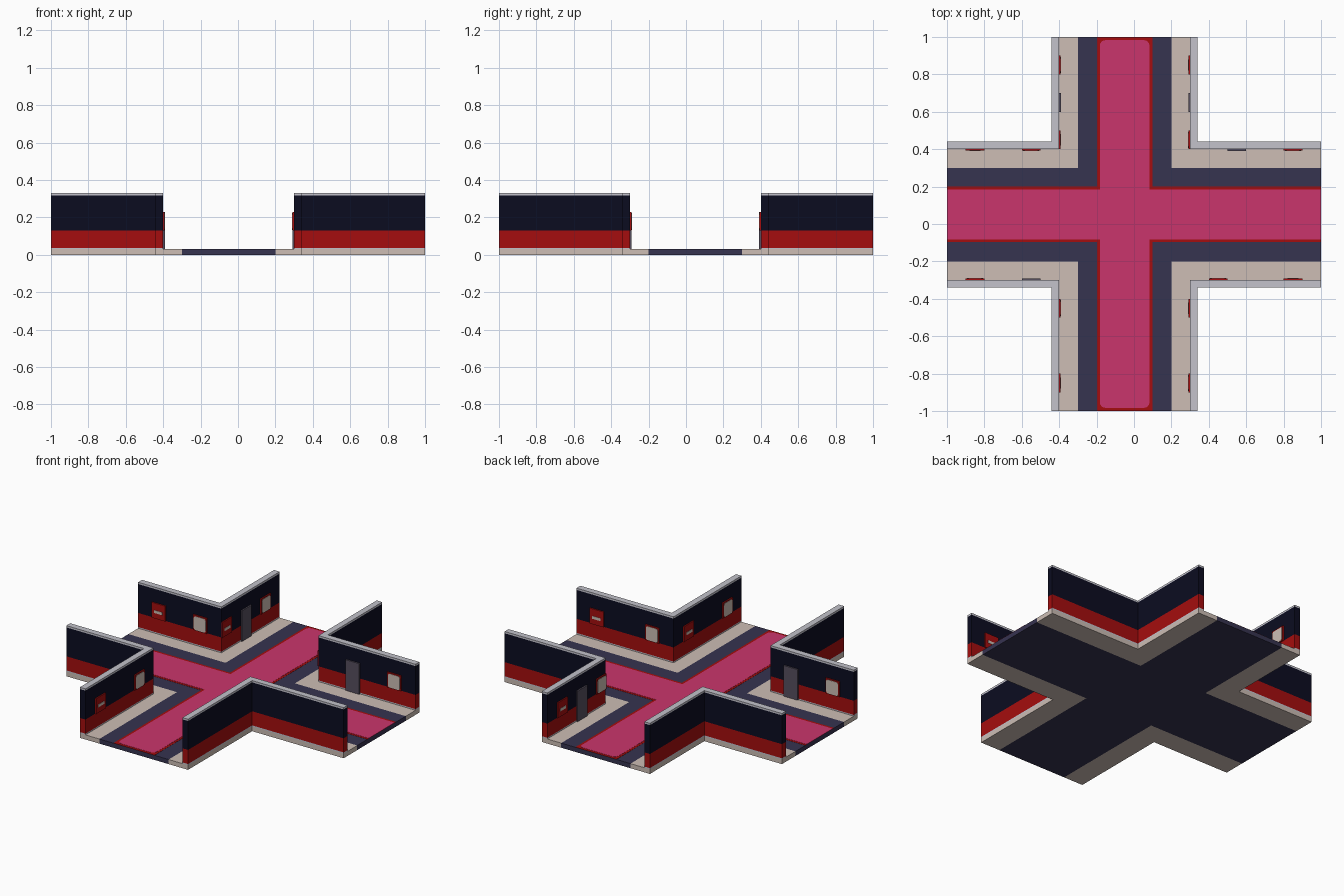
import bpy, bmesh, math

if "Cube" in bpy.data.objects:
    bpy.data.objects.remove(bpy.data.objects["Cube"])


def material(name, rgb):
    lin = [((c / 255 + 0.055) / 1.055) ** 2.4 if c > 10 else c / 255 / 12.92 for c in rgb]
    m = bpy.data.materials.new(name)
    m.diffuse_color = (*lin, 1)
    m.use_nodes = True
    m.node_tree.nodes["Principled BSDF"].inputs["Base Color"].default_value = m.diffuse_color
    return m


BEIGE = material("beige stone", (205, 190, 181))
SLATE = material("slate floor", (54, 51, 80))
PINK = material("pink carpet", (202, 53, 108))
RED = material("deep red", (165, 13, 14))
NAVY = material("dark navy", (11, 12, 32))
TRIM = material("light grey trim", (195, 194, 203))
DOOR = material("grey door", (86, 79, 95))


def prism(name, outline, levels, mats):
    """Extrude an xy outline through the z levels, one material per band."""
    bm = bmesh.new()
    rings = [[bm.verts.new((x, y, z)) for x, y in outline] for z in levels]
    n = len(outline)
    for k in range(len(levels) - 1):
        for i in range(n):
            j = (i + 1) % n
            f = bm.faces.new((rings[k][i], rings[k][j], rings[k + 1][j], rings[k + 1][i]))
            f.material_index = k
    bm.faces.new(rings[0][::-1]).material_index = 0
    bm.faces.new(rings[-1]).material_index = len(mats) - 1
    bmesh.ops.recalc_face_normals(bm, faces=bm.faces)
    me = bpy.data.meshes.new(name)
    bm.to_mesh(me)
    bm.free()
    for m in mats:
        me.materials.append(m)
    ob = bpy.data.objects.new(name, me)
    bpy.context.collection.objects.link(ob)
    return ob


def cross(x0, x1, y0, y1):
    return [(x0, -1), (x1, -1), (x1, y0), (1, y0), (1, y1), (x1, y1),
            (x1, 1), (x0, 1), (x0, y1), (-1, y1), (-1, y0), (x0, y0)]


def ell(sx, sy, cx, cy, w):
    """L outline hugging the corner (cx, cy) of a quadrant, w wide."""
    ox, oy = cx + sx * w, cy + sy * w
    return [(cx, sy), (cx, cy), (sx, cy), (sx, oy), (ox, oy), (ox, sy)]


def rounded(x0, x1, y0, y1, r, steps=4):
    pts = []
    for cx, cy, a in ((x1 - r, y1 - r, 0), (x0 + r, y1 - r, 90),
                      (x0 + r, y0 + r, 180), (x1 - r, y0 + r, 270)):
        for k in range(steps + 1):
            t = math.radians(a + 90 * k / steps)
            pts.append((cx + r * math.cos(t), cy + r * math.sin(t)))
    return pts


# Floor and carpet
prism("road_floor", cross(-0.30, 0.20, -0.20, 0.30), (0, 0.03), [SLATE])
prism("carpet_border", cross(-0.198, 0.098, -0.097, 0.20), (0.03, 0.031), [RED])
prism("carpet_long", rounded(-0.183, 0.083, -0.983, 0.983, 0.03), (0.031, 0.032), [PINK])
for s, (a, b) in (("left", (-1, -0.183)), ("right", (0.083, 1))):
    prism("carpet_" + s, [(a, -0.082), (b, -0.082), (b, 0.185), (a, 0.185)],
          (0.031, 0.032), [PINK])

# Sidewalks and banded corner walls
for sx in (-1, 1):
    for sy in (-1, 1):
        tag = ("back_" if sy > 0 else "front_") + ("right" if sx > 0 else "left")
        rx, ry = (0.20 if sx > 0 else -0.30), (0.30 if sy > 0 else -0.20)
        prism("sidewalk_" + tag, ell(sx, sy, rx, ry, 0.14), (0, 0.03), [BEIGE])
        prism("wall_" + tag, ell(sx, sy, rx + 0.1 * sx, ry + 0.1 * sy, 0.04),
              (0.03, 0.038, 0.13, 0.318, 0.33), [TRIM, RED, NAVY, TRIM])


def plate(name, wall, along, z, w, h, d0, d1, mat, r=0):
    """Thin plate on an inner wall; d0..d1 is its distance from the wall."""
    o = (rounded(-w / 2, w / 2, -h / 2, h / 2, r) if r else
         [(-w / 2, -h / 2), (w / 2, -h / 2), (w / 2, h / 2), (-w / 2, h / 2)])
    ob = prism(name, o, (d0, d1), [mat])
    ob.location, turn = {
        "back": ((along, 0.40, z), 0), "front": ((along, -0.30, z), 180),
        "left": ((-0.40, along, z), 90), "right": ((0.30, along, z), 270)}[wall]
    ob.rotation_euler = (math.pi / 2, 0, math.radians(turn))


# Windows and doors: wall, position along it, kind
FITTINGS = [
    ("back", -0.85, "red"), ("back", -0.55, "light"),
    ("back", 0.55, "door"), ("back", 0.85, "light"),
    ("left", 0.45, "red"), ("left", 0.65, "door"), ("left", 0.85, "light"),
    ("left", -0.85, "red"), ("left", -0.45, "light"),
    ("front", 0.85, "red"), ("front", 0.45, "light"),
    ("front", -0.55, "door"), ("front", -0.85, "light"),
    ("right", -0.45, "red"), ("right", -0.85, "light"),
    ("right", 0.85, "red"), ("right", 0.65, "door"), ("right", 0.45, "light")]
for wall, p, kind in FITTINGS:
    if kind == "door":
        plate("door", wall, p, 0.13, 0.10, 0.20, 0, 0.009, DOOR)
        continue
    plate("window_frame", wall, p, 0.18, 0.10, 0.10, 0, 0.008, RED)
    if kind == "light":
        plate("window_pane", wall, p, 0.178, 0.086, 0.09, 0.008, 0.01, BEIGE, 0.015)
    else:
        plate("window_slit", wall, p, 0.175, 0.06, 0.018, 0.008, 0.01, BEIGE)
